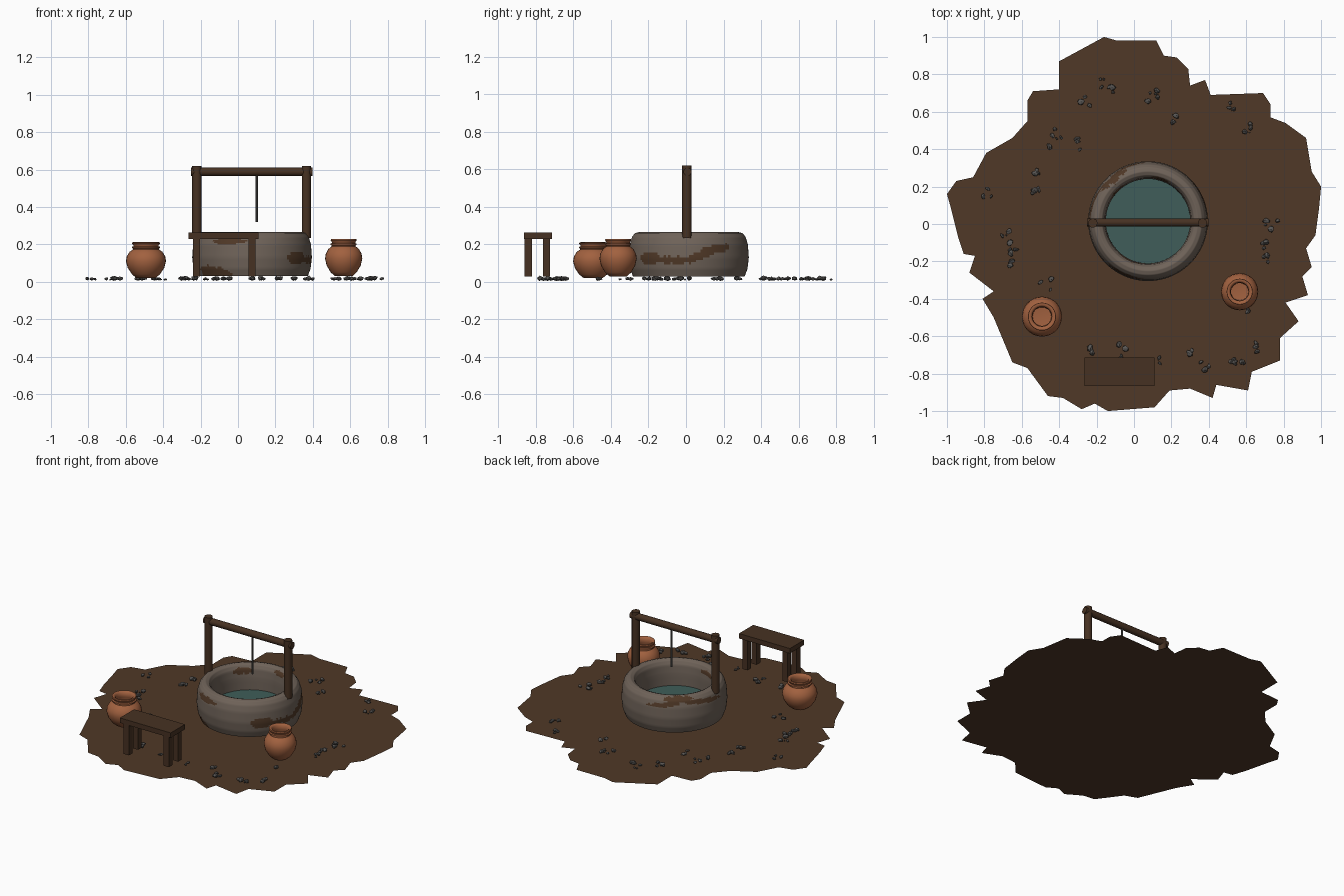
import bpy, bmesh, math, random
from mathutils import Vector, Matrix

random.seed(4)
if "Cube" in bpy.data.objects:
    bpy.data.objects.remove(bpy.data.objects["Cube"])


def material(name, r, g, b):
    m = bpy.data.materials.new(name)
    m.use_nodes = True
    m.diffuse_color = (r, g, b, 1)
    bsdf = next(n for n in m.node_tree.nodes if n.type == 'BSDF_PRINCIPLED')
    bsdf.inputs["Base Color"].default_value = (r, g, b, 1)
    bsdf.inputs["Roughness"].default_value = 0.9
    return m


EARTH = material("earth brown", .08, .04, .02)
STONE = material("warm stone", .16, .125, .1)
WOOD = material("dark wood", .062, .031, .016)
CLAY = material("terracotta", .36, .12, .05)
WATER = material("teal water", .05, .11, .1)
PEBBLE = material("pebble grey", .1, .095, .09)
ROPE = material("rope grey", .09, .085, .08)


def finish(bm, name, mats, smooth=None):
    me = bpy.data.meshes.new(name)
    bm.normal_update()
    bm.to_mesh(me)
    bm.free()
    ob = bpy.data.objects.new(name, me)
    bpy.context.collection.objects.link(ob)
    for m in mats:
        me.materials.append(m)
    if smooth:
        bpy.ops.object.select_all(action='DESELECT')
        ob.select_set(True)
        bpy.context.view_layer.objects.active = ob
        bpy.ops.object.shade_smooth_by_angle(angle=math.radians(smooth))
    return ob


def lathe(profile, segs, centre):
    """Revolve (radius, height) points; a zero radius closes the end."""
    bm = bmesh.new()
    vs = [bm.verts.new((r, 0, z)) for r, z in profile]
    es = [bm.edges.new(p) for p in zip(vs, vs[1:])]
    bmesh.ops.spin(bm, geom=vs + es, cent=(0, 0, 0), axis=(0, 0, 1),
                   angle=math.tau, steps=segs, use_duplicate=False)
    bmesh.ops.remove_doubles(bm, verts=bm.verts, dist=.0001)
    bmesh.ops.recalc_face_normals(bm, faces=bm.faces)
    bmesh.ops.translate(bm, verts=bm.verts, vec=centre)
    return bm


def box(name, x0, x1, y0, y1, z0, z1, mat):
    bm = bmesh.new()
    bmesh.ops.create_cube(bm, size=1)
    bmesh.ops.scale(bm, vec=(x1 - x0, y1 - y0, z1 - z0), verts=bm.verts)
    bmesh.ops.translate(bm, verts=bm.verts,
                        vec=((x0 + x1) / 2, (y0 + y1) / 2, (z0 + z1) / 2))
    return finish(bm, name, [mat])


def rod(name, start, end, radius, mat, segs=12):
    a, b = Vector(start), Vector(end)
    bm = bmesh.new()
    turn = (b - a).to_track_quat('Z', 'Y').to_matrix().to_4x4()
    bmesh.ops.create_cone(bm, cap_ends=True, segments=segs, radius1=radius,
                          radius2=radius, depth=(b - a).length,
                          matrix=Matrix.Translation((a + b) / 2) @ turn)
    return finish(bm, name, [mat], 40)


# Ragged patch of earth, outline in hundredths
outline = [
    (100, 20), (95, 28), (92, 46), (81, 54), (73, 57), (73, 64), (69, 70), (41, 69),
    (38, 77), (30, 74), (29, 83), (23, 89), (16, 90), (12, 98), (5, 90), (-9, 98),
    (-16, 100), (-20, 90), (-25, 86), (-40, 87), (-40, 72), (-54, 71), (-57, 66),
    (-57, 55), (-65, 46), (-79, 38), (-86, 25), (-95, 23), (-100, 16), (-98, 9),
    (-87, 1), (-94, -7), (-91, -16), (-85, -17), (-88, -26), (-75, -36), (-81, -40),
    (-75, -42), (-75, -50), (-63, -57), (-65, -74), (-57, -77), (-46, -92), (-38, -93),
    (-28, -99), (-21, -96), (-14, -100), (-1, -88), (6, -89), (11, -98), (19, -89),
    (30, -88), (42, -93), (44, -86), (61, -89), (63, -79), (78, -73), (78, -61),
    (88, -52), (81, -42), (93, -38), (90, -28), (95, -23), (92, -13), (97, -6), (99, 9)]
bm = bmesh.new()
bm.faces.new([bm.verts.new((x / 100, y / 100, 0)) for x, y in outline])
bmesh.ops.triangulate(bm, faces=bm.faces)
finish(bm, "earth_patch", [EARTH])

# Stone well wall: rounded ring, finely divided so mud can follow faces
WELL = Vector((.075, .015, 0))
shape = [(.298, .03), (.313, .07), (.32, .13), (.315, .2), (.303, .24), (.287, .26),
         (.265, .266), (.245, .258), (.232, .235), (.226, .18), (.225, .03)]
ring = [Vector(a).lerp(Vector(b), i / 5) for a, b in zip(shape, shape[1:]) for i in range(5)]
ring.append(Vector(shape[-1]))
bm = lathe(ring, 160, WELL)

# Mud smears: angle, half angle, height, half height, rise per degree, inside wall
smears = [(-42, 13, .125, .032, 0, False), (-15, 25, .117, .02, 0, False),
          (12, 18, .143, .024, .002, False), (30, 14, .18, .022, .0004, False),
          (228, 21, .045, .04, -.0005, False), (245, 18, .218, .018, 0, False),
          (130, 18, .248, .016, 0, False), (112, 20, .215, .013, .0006, False),
          (160, 26, .22, .014, -.0005, False), (135, 16, .225, .02, 0, True),
          (75, 12, .24, .015, 0, True), (245, 16, .225, .016, 0, True)]


def muddy(p):
    d = p - WELL
    inside = d.xy.length < .262
    ang = math.degrees(math.atan2(d.y, d.x))
    for a, half, z, dz, rise, within in smears:
        off = (ang - a + 180) % 360 - 180
        u = off / half
        v = (d.z - z - rise * off) / dz
        wobble = .2 * math.sin(ang * .5) + .15 * math.sin(ang * .9 + d.z * 80)
        if inside == within and u * u + v * v < 1 + wobble:
            return True
    return False


for f in bm.faces:
    f.material_index = int(muddy(f.calc_center_median()))
finish(bm, "well_wall", [STONE, EARTH], 60)

# Water surface
bm = bmesh.new()
bmesh.ops.create_circle(bm, cap_ends=True, segments=48, radius=.228,
                        matrix=Matrix.Translation(WELL + Vector((0, 0, .1))))
finish(bm, "water", [WATER])

# Wooden frame and hanging rope
for side, x in (("right", -.22), ("left", .366)):
    rod(side + "_post", (x, .005, .235), (x, .005, .62), .025, WOOD)
rod("crossbeam", (-.25, .008, .588), (.397, .008, .588), .022, WOOD)
rod("rope", (.1, .008, .32), (.1, .008, .58), .006, ROPE, 8)

# Bench
box("bench_seat", -.265, .11, -.865, -.715, .23, .263, WOOD)
for side, x in (("right", -.24), ("left", .055)):
    for end, y in (("front", -.86), ("back", -.763)):
        box(f"bench_leg_{end}_{side}", x, x + .038, y, y + .038, .028, .235, WOOD)

# Clay pots with hollow necks
pot = [(0, 0), (.05, 0), (.075, .02), (.098, .055), (.107, .09), (.103, .115),
       (.088, .14), (.069, .153), (.069, .158), (.075, .161), (.075, .167), (.067, .17),
       (.068, .176), (.075, .184), (.073, .191), (.064, .192), (.053, .184),
       (.051, .155), (.07, .12), (.05, .04), (0, .035)]
for name, pos, wide, tall in (("right_pot", (-.492, -.495, .02), 1, 1),
                              ("left_pot", (.565, -.362, .03), .93, 1.04)):
    bm = lathe([(r * wide, z * tall) for r, z in pot], 28, pos)
    finish(bm, name, [CLAY], 50)

# Loose pebbles in small clusters: position in hundredths, stone count
clusters = [(-14, 74, 6), (10, 69, 5), (20, 57, 3), (52, 62, 4), (61, 51, 4), (-26, 66, 3),
            (-42, 46, 7), (-31, 43, 4), (-54, 27, 3), (-52, 18, 3), (-78, 17, 3),
            (73, 1, 6), (69, -12, 3), (70, -19, 3), (-69, -7, 4), (-64, -14, 3),
            (-64, -22, 3), (-47, -32, 4), (-5, -68, 5), (-22, -67, 2), (30, -68, 2),
            (37, -75, 4), (52, -71, 3), (57, -74, 4), (65, -66, 3), (61, -47, 2), (13, -73, 2)]
bm = bmesh.new()
for cx, cy, count in clusters:
    for i in range(count):
        size = random.uniform(.012, .022) if i < 3 else random.uniform(.006, .011)
        spread = .012 + .007 * count
        spot = Vector((cx / 100 + random.uniform(-spread, spread) * .8,
                       cy / 100 + random.uniform(-spread, spread) * .8, .008 + size * .55))
        new = bmesh.ops.create_icosphere(
            bm, subdivisions=1, radius=size,
            matrix=Matrix.Translation(spot) @ Matrix.Rotation(random.uniform(0, 6), 4, 'Z')
            @ Matrix.Diagonal((1, random.uniform(.6, .9), .6, 1)))
        for v in new["verts"]:
            v.co += Vector([random.uniform(-.15, .15) * size for _ in range(3)])
finish(bm, "pebbles", [PEBBLE])
